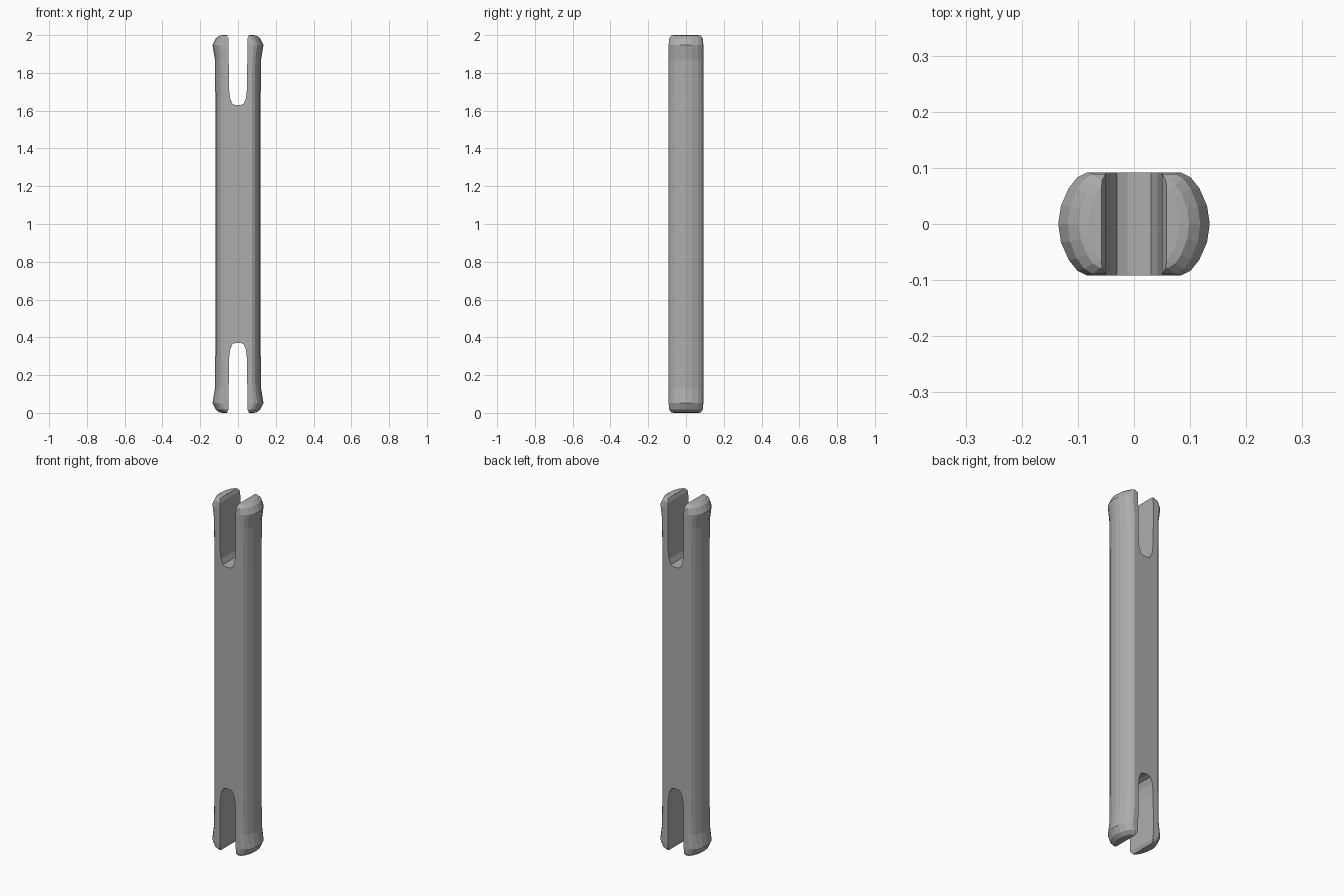
import bpy, bmesh

if "Cube" in bpy.data.objects:
    bpy.data.objects.remove(bpy.data.objects["Cube"])

grey = bpy.data.materials.new("plain grey")
grey.diffuse_color = (0.42, 0.42, 0.42, 1)
grey.use_nodes = True
grey.node_tree.nodes["Principled BSDF"].inputs["Base Color"].default_value = grey.diffuse_color


def finish(name, bm):
    bmesh.ops.recalc_face_normals(bm, faces=bm.faces)
    me = bpy.data.meshes.new(name)
    bm.to_mesh(me)
    bm.free()
    me.materials.append(grey)
    ob = bpy.data.objects.new(name, me)
    bpy.context.collection.objects.link(ob)
    return ob


def section(w, d, z):
    """Round bar with flattened front and back."""
    q = [(1.0, 0.0), (0.965, 0.35), (0.86, 0.7), (0.75, 0.9), (0.62, 1.0)]
    right = [(x, -y) for x, y in q[:0:-1]] + q
    pts = right + [(-x, -y) for x, y in right]
    return [(x * w, y * d, z) for x, y in pts]


# Pin body: rings (height, half width, half depth), mirrored about mid height
half = [(0.003, 0.098, 0.078), (0.018, 0.118, 0.089), (0.052, 0.135, 0.092),
        (0.13, 0.122, 0.092), (0.35, 0.12, 0.092)]
rings = half + [(2 - z, w, d) for z, w, d in reversed(half)]
bm = bmesh.new()
loops = [[bm.verts.new(p) for p in section(w, d, z)] for z, w, d in rings]
for a, b in zip(loops, loops[1:]):
    for i in range(len(a)):
        j = (i + 1) % len(a)
        bm.faces.new((a[i], a[j], b[j], b[i]))
# Slightly domed ends
for loop, z in ((loops[0], 0.0), (loops[-1], 2.0)):
    cap = [bm.verts.new((v.co.x * 0.82, v.co.y * 0.9, z)) for v in loop]
    for i in range(len(cap)):
        j = (i + 1) % len(cap)
        bm.faces.new((loop[i], loop[j], cap[j], cap[i]))
    bm.faces.new(cap)
pin = finish("slotted_pin", bm)

# Slot cutters: rounded inner end, slightly flared mouth
side = [(0.064, -0.02), (0.058, 0.0), (0.05, 0.02), (0.048, 0.28),
        (0.042, 0.335), (0.03, 0.364), (0.012, 0.371)]
outline = side + [(-x, z) for x, z in reversed(side)]
for name, flip in (("bottom_slot_cutter", False), ("top_slot_cutter", True)):
    bm = bmesh.new()
    f, b = ([bm.verts.new((x, y, 2 - z if flip else z)) for x, z in outline]
            for y in (-0.2, 0.2))
    bm.faces.new(f)
    bm.faces.new(b)
    for i in range(len(f)):
        j = (i + 1) % len(f)
        bm.faces.new((f[i], f[j], b[j], b[i]))
    cutter = finish(name, bm)
    cutter.hide_render = True
    cutter.hide_set(True)
    mod = pin.modifiers.new(name, "BOOLEAN")
    mod.operation = "DIFFERENCE"
    mod.solver = "EXACT"
    mod.object = cutter
